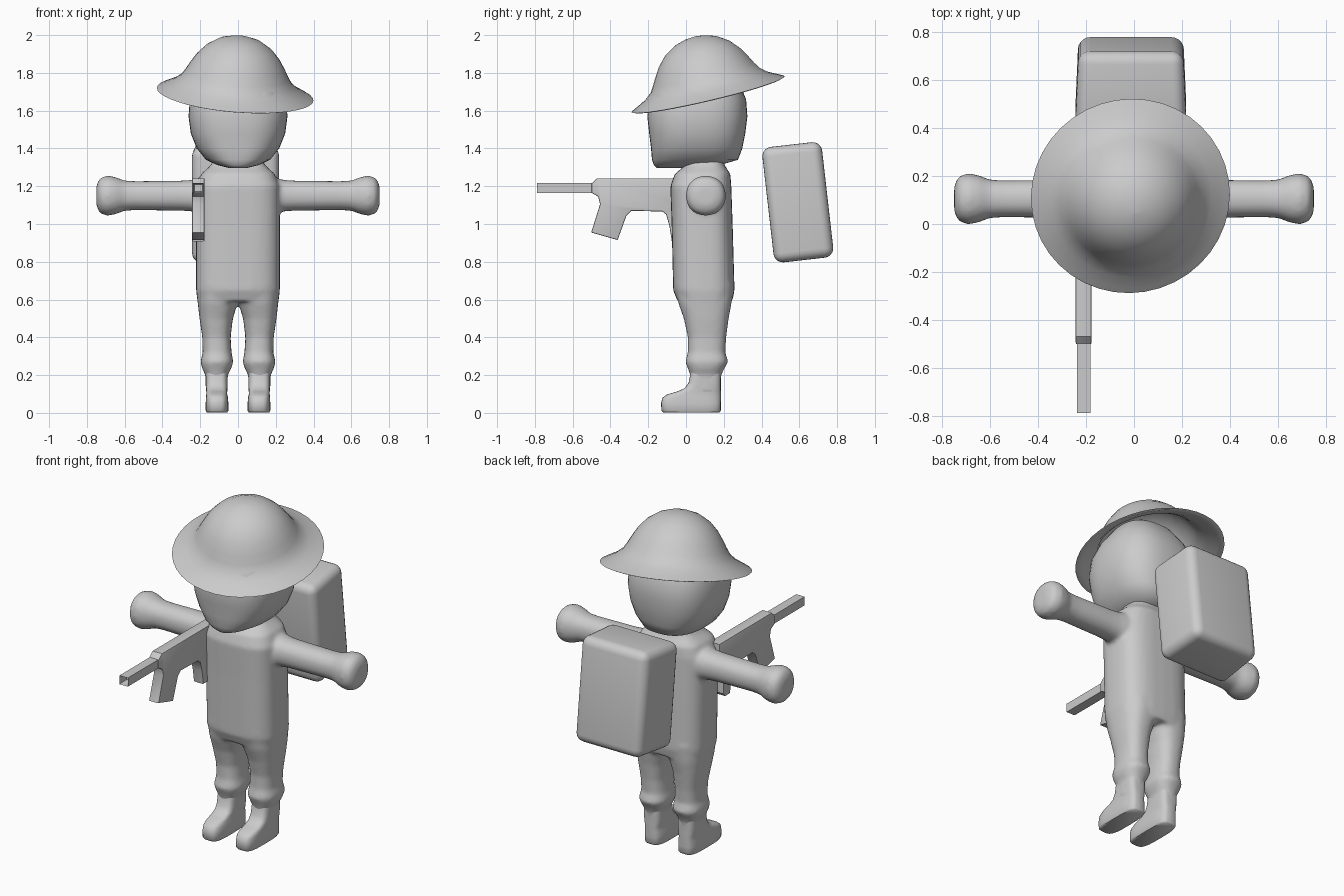
import bpy, bmesh, math
from mathutils import Vector, Matrix

if "Cube" in bpy.data.objects:
    bpy.data.objects.remove(bpy.data.objects["Cube"])

grey = bpy.data.materials.new("plain_grey")
grey.diffuse_color = (0.6, 0.6, 0.6, 1)
grey.use_nodes = True
grey.node_tree.nodes["Principled BSDF"].inputs["Base Color"].default_value = grey.diffuse_color


def finish(bm, name, angle=40):
    """Turn a bmesh into a smooth-shaded object with the grey material."""
    bmesh.ops.recalc_face_normals(bm, faces=bm.faces[:])
    me = bpy.data.meshes.new(name)
    bm.to_mesh(me)
    bm.free()
    me.materials.append(grey)
    ob = bpy.data.objects.new(name, me)
    bpy.context.collection.objects.link(ob)
    bpy.ops.object.select_all(action='DESELECT')
    ob.select_set(True)
    bpy.context.view_layer.objects.active = ob
    bpy.ops.object.shade_smooth_by_angle(angle=math.radians(angle))
    return ob


def loft(bm, rings, power=2.0, n=32, axis='z'):
    """Skin superellipse rings (position, u0, u1, v0, v1) along an axis."""
    loops = []
    for p, u0, u1, v0, v1 in rings:
        loop = []
        for i in range(n):
            a = 2 * math.pi * i / n
            c, s = math.cos(a), math.sin(a)
            u = (u0 + u1) / 2 + (u1 - u0) / 2 * math.copysign(abs(c) ** (2 / power), c)
            v = (v0 + v1) / 2 + (v1 - v0) / 2 * math.copysign(abs(s) ** (2 / power), s)
            loop.append(bm.verts.new((u, v, p) if axis == 'z' else (p, u, v)))
        loops.append(loop)
    for a, b in zip(loops, loops[1:]):
        for i in range(n):
            j = (i + 1) % n
            bm.faces.new((a[i], a[j], b[j], b[i]))
    bm.faces.new(loops[0])
    bm.faces.new(loops[-1])


def box(bm, size, matrix):
    ret = bmesh.ops.create_cube(bm, size=1, matrix=matrix @ Matrix.Diagonal((*size, 1)))
    return ret['verts']


# Body: torso, two legs and two arms fused into one soft skin
bm = bmesh.new()
loft(bm, [(0.59, -.215, .215, -.045, .245), (0.65, -.222, .222, -.068, .257),
          (1.0, -.222, .222, -.076, .247), (1.2, -.222, .222, -.083, .24),
          (1.265, -.195, .195, -.06, .235), (1.31, -.145, .145, -.005, .205),
          (1.37, -.11, .11, .01, .19)], 3.0)
leg = [(0.10, .058, .17, .03, .18), (0.20, .054, .173, .022, .187),
       (0.235, .036, .19, .01, .203), (0.27, .024, .199, -.004, .224),
       (0.32, .034, .187, .01, .208), (0.40, .039, .189, .01, .213),
       (0.50, .027, .204, -.012, .226), (0.58, .002, .213, -.04, .241),
       (0.68, -.01, .215, -.06, .25)]
arm = [(.10, .09), (.20, .092), (.25, .083), (.30, .08), (.54, .077), (.60, .08),
       (.65, .099), (.69, .107), (.725, .096), (.742, .075), (.75, .045)]
for s in (1, -1):
    loft(bm, [(z, s * a, s * b, c, d) for z, a, b, c, d in leg], 2.5)
    loft(bm, [(s * x, .105 - r, .105 + r, 1.15 - r, 1.15 + r) for x, r in arm],
         2.2, 24, 'x')
body = finish(bm, "body")
rm = body.modifiers.new("fuse", 'REMESH')
rm.mode = 'VOXEL'
rm.voxel_size = 0.011
rm.use_smooth_shade = True
sm = body.modifiers.new("soften", 'SMOOTH')
sm.factor = 0.5
sm.iterations = 8

# Boots
for s, side in ((1, "left"), (-1, "right")):
    bm = bmesh.new()
    boot = [(0.003, .056, .166, -.122, .178), (0.012, .051, .171, -.13, .184),
            (0.05, .051, .171, -.132, .185), (0.08, .053, .17, -.125, .185),
            (0.098, .057, .168, -.1, .185), (0.112, .057, .168, -.05, .185),
            (0.13, .056, .169, -.008, .184), (0.16, .055, .171, .014, .184),
            (0.21, .056, .171, .024, .184)]
    loft(bm, [(z, s * a, s * b, c, d) for z, a, b, c, d in boot], 3.6)
    finish(bm, side + "_boot", 60)

# Head: flat-bottomed with a rounded jaw
bm = bmesh.new()
loft(bm, [(1.297, -.05, .05, -.155, .03), (1.312, -.11, .11, -.17, .18),
          (1.34, -.17, .17, -.18, .275), (1.40, -.218, .218, -.185, .298),
          (1.48, -.25, .25, -.195, .314), (1.57, -.262, .262, -.205, .325),
          (1.66, -.255, .255, -.19, .318), (1.74, -.225, .225, -.14, .285),
          (1.83, -.16, .16, -.07, .22), (1.89, -.06, .06, .03, .13)], 2.6, 40)
finish(bm, "head", 60)

# Helmet: hollow domed shell with a flared brim, tipped forward and sideways
outer = [(0, .416), (.012, .393), (.04, .338), (.075, .296), (.11, .274), (.15, .252),
         (.2, .221), (.25, .176), (.29, .114), (.308, .055), (.314, .006)]
inner = [(h - .004 - .012 * i / 10, max(r - .012, .004))
         for i, (h, r) in enumerate(outer)]
bm = bmesh.new()
loft(bm, [(h, -r, r, -r, r) for h, r in outer[::-1] + inner], 2.0, 40)
helmet = finish(bm, "helmet", 50)
tilt = Vector((0, 0, 1)).rotation_difference(Vector((.084, -.235, 1)))
helmet.matrix_world = Matrix.Translation((-.015, .117, 1.687)) @ tilt.to_matrix().to_4x4()

# Backpack: rounded block leaning toward the shoulders
bm = bmesh.new()
box(bm, (.465, .318, .615), Matrix.Identity(4))
for v in bm.verts:
    if v.co.y > 0:
        v.co.x *= 0.94
bmesh.ops.bevel(bm, geom=bm.edges[:], offset=.05, segments=5, profile=.5, affect='EDGES')
pack = finish(bm, "backpack", 40)
pack.matrix_world = Matrix.Translation((-.013, .592, 1.115)) @ Matrix.Rotation(math.radians(6.5), 4, 'X')

# Gun receiver with magazine and grip: side profile extruded across
profile = [(-.50, 1.215), (-.47, 1.242), (.03, 1.242), (.03, 1.08), (-.015, 1.06),
           (-.01, .93), (-.03, .908), (-.075, .908), (-.088, .99), (-.105, 1.05),
           (-.125, 1.066), (-.29, 1.07), (-.315, 1.045), (-.362, .915),
           (-.502, .955), (-.455, 1.105), (-.465, 1.145), (-.50, 1.165)]
bm = bmesh.new()
face = bm.faces.new([bm.verts.new((-.243, y, z)) for y, z in profile])
ret = bmesh.ops.extrude_face_region(bm, geom=[face])
bmesh.ops.translate(bm, vec=(.066, 0, 0),
                    verts=[v for v in ret['geom'] if isinstance(v, bmesh.types.BMVert)])
rim = [e for e in bm.edges if abs(e.verts[0].co.x - e.verts[1].co.x) < 1e-5]
bmesh.ops.bevel(bm, geom=rim, offset=.006, segments=2, profile=.5, affect='EDGES')
finish(bm, "gun_receiver", 35)

# Gun barrel with a hollow muzzle
bm = bmesh.new()
box(bm, (.056, .32, .052), Matrix.Translation((-.21, -.628, 1.19)))
bm.faces.ensure_lookup_table()
muzzle = min(bm.faces, key=lambda f: f.calc_center_median().y)
bmesh.ops.inset_region(bm, faces=[muzzle], thickness=.01)
bmesh.ops.translate(bm, vec=(0, .06, 0), verts=muzzle.verts[:])
finish(bm, "gun_barrel", 30)
